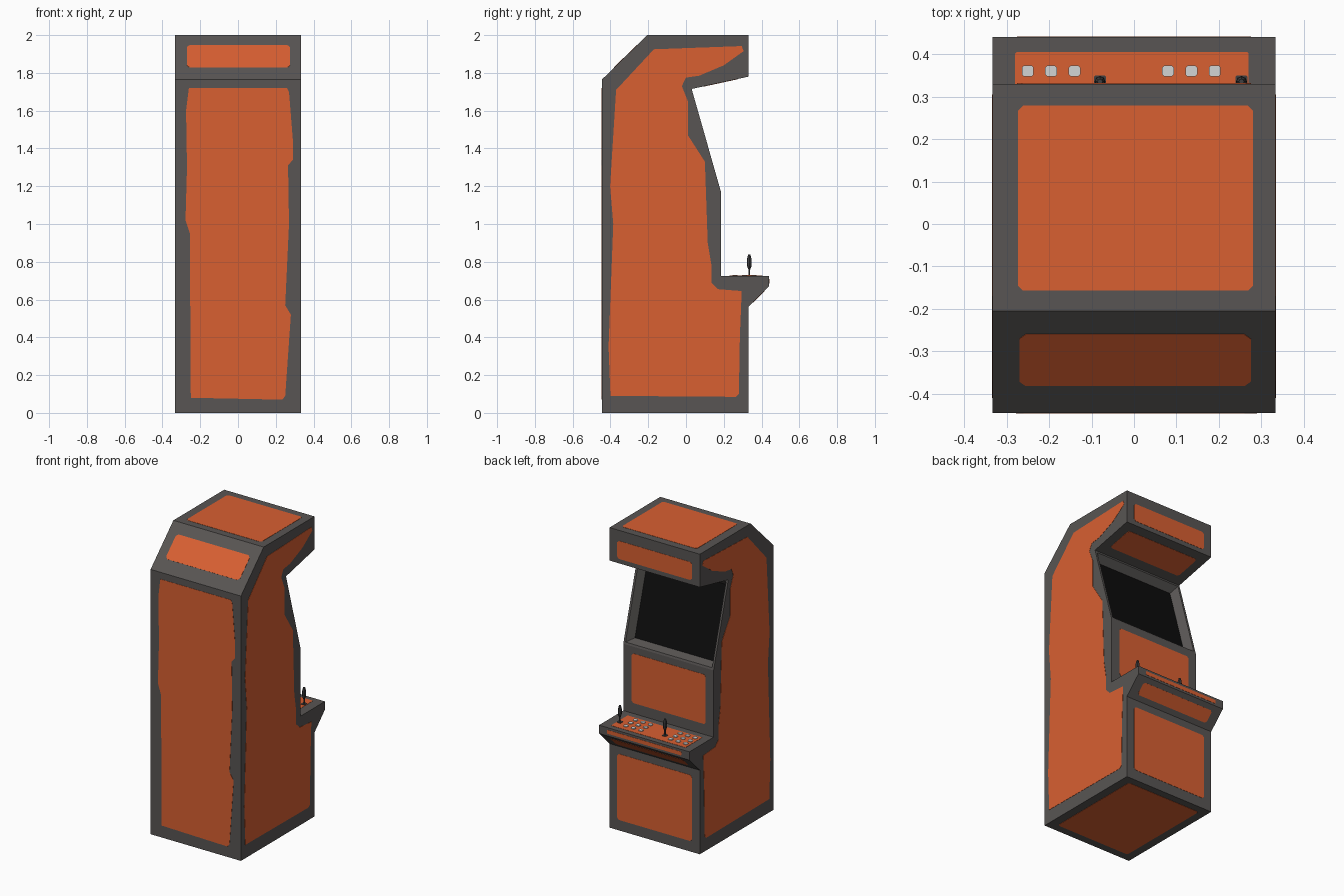
import bpy, bmesh, math
from mathutils import Vector

if "Cube" in bpy.data.objects:
    bpy.data.objects.remove(bpy.data.objects["Cube"])

HW = 0.333  # half width of the cabinet


def mat(name, col):
    m = bpy.data.materials.new(name)
    m.diffuse_color = (*col, 1)
    m.use_nodes = True
    m.node_tree.nodes["Principled BSDF"].inputs["Base Color"].default_value = m.diffuse_color
    return m


GREY = mat("charcoal_trim", (0.098, 0.091, 0.087))
ORANGE = mat("orange_panel", (0.69, 0.115, 0.031))
BLACK = mat("screen_black", (0.004, 0.004, 0.004))
LIGHT = mat("button_grey", (0.65, 0.66, 0.66))
DARK = mat("joystick_dark", (0.05, 0.05, 0.052))


def finish(bm, name, *mats):
    bmesh.ops.recalc_face_normals(bm, faces=bm.faces[:])
    me = bpy.data.meshes.new(name)
    bm.to_mesh(me)
    bm.free()
    for m in mats:
        me.materials.append(m)
    ob = bpy.data.objects.new(name, me)
    bpy.context.collection.objects.link(ob)
    return ob


def prism(bm, pts, vec):
    """Extrude the polygon pts along vec into a closed solid."""
    f = bm.faces.new([bm.verts.new(p) for p in pts])
    r = bmesh.ops.extrude_face_region(bm, geom=[f], use_keep_orig=True)
    vs = [g for g in r["geom"] if isinstance(g, bmesh.types.BMVert)]
    bmesh.ops.translate(bm, verts=vs, vec=vec)


# Cabinet side profile (y, z), clockwise from the rear foot
P = [(-.445, 0), (-.445, 1.765), (-.205, 2), (.33, 2), (.33, 1.78), (.03, 1.715),
     (.185, 1.17), (.185, .725), (.44, .725), (.44, .67), (.33, .56), (.33, 0)]

# Cabinet body with recessed screen
bm = bmesh.new()
prism(bm, [(-HW, y, z) for y, z in P], (2 * HW, 0, 0))
bmesh.ops.recalc_face_normals(bm, faces=bm.faces[:])
bm.normal_update()
mid = Vector((0, (P[5][0] + P[6][0]) / 2, (P[5][1] + P[6][1]) / 2))
screen = min(bm.faces, key=lambda f: (f.calc_center_median() - mid).length)
bmesh.ops.inset_region(bm, faces=[screen], thickness=0.014, use_even_offset=True)
bmesh.ops.inset_region(bm, faces=[screen], thickness=0.03, depth=-0.05, use_even_offset=True)
screen.material_index = 1
finish(bm, "cabinet_body", GREY, BLACK)


def rect(x0, x1, s0, s1, c=0.012):
    """Rectangle with clipped corners."""
    return [(x0 + c, s0), (x1 - c, s0), (x1, s0 + c), (x1, s1 - c),
            (x1 - c, s1), (x0 + c, s1), (x0, s1 - c), (x0, s0 + c)]


def panel(name, i, outline):
    """Thin plate on profile edge i; outline is (x, distance along the edge)."""
    a, b = Vector((0, *P[i])), Vector((0, *P[(i + 1) % len(P)]))
    d = (b - a).normalized()
    n = Vector((0, -d.z, d.y))
    bm = bmesh.new()
    prism(bm, [a + d * s + Vector((x, 0, 0)) - n * 0.001 for x, s in outline], n * 0.0025)
    finish(bm, name, ORANGE)


# Painted panels around the cabinet
panel("rear_panel", 0, [(-.25, .08), (.235, .07), (.25, .09), (.28, .52), (.25, .57), (.27, 1.0),
                        (.265, 1.31), (.29, 1.34), (.29, 1.45), (.27, 1.7), (.26, 1.72),
                        (-.26, 1.72), (-.275, 1.6), (-.27, 1.3), (-.278, 1.02), (-.255, .95)])
panel("rear_slope_panel", 1, rect(-.27, .275, .09, .26, .015))
panel("roof_panel", 2, rect(-.273, .28, .048, .484))
panel("marquee_panel", 3, rect(-.275, .275, .07, .19))
panel("hood_underside_panel", 4, rect(-.27, .27, .06, .24))
panel("upper_front_panel", 6, rect(-.275, .27, .045, .375))
panel("control_panel", 7, rect(-.28, .27, .045, .22, .004))
panel("control_lip_panel", 8, rect(-.275, .275, .015, .04, .004))
panel("control_underside_panel", 9, rect(-.27, .27, .035, .12))
panel("lower_front_panel", 10, rect(-.275, .275, .05, .49))
panel("base_panel", 11, rect(-.275, .275, .05, .72))

# Side panels, mirrored left and right
SIDE = [(-.4, .09), (-.41, .35), (-.385, 1), (-.402, 1.2), (-.37, 1.71), (-.17, 1.925), (.295, 1.942),
        (.305, 1.915), (.2, 1.84), (.07, 1.785), (0, 1.775), (-.022, 1.73), (.01, 1.65), (.01, 1.47),
        (.1, 1.33), (.115, .9), (.135, .78), (.135, .69), (.17, .655), (.295, .645), (.285, .4),
        (.28, .1), (.265, .085)]
for name, s in (("left_side_panel", -1), ("right_side_panel", 1)):
    bm = bmesh.new()
    prism(bm, [(s * (HW - .001), y, z) for y, z in SIDE], (s * .0025, 0, 0))
    finish(bm, name, ORANGE)

# Buttons: one grid per player
bm = bmesh.new()
for cx in (-.195, .135):
    for dx in (-.055, 0, .055):
        for y in (.36, .31, .26):
            x = cx + dx
            prism(bm, [(px, py, .724) for px, py in rect(x - .014, x + .014, y - .013, y + .013, .005)],
                  (0, 0, .007))
finish(bm, "buttons", LIGHT)

# Joysticks: square base and lathed handle
RINGS = [(.005, .724), (.005, .76), (.011, .775), (.013, .795), (.012, .815), (.006, .838)]
for k, x in enumerate((-.08, .253)):
    y = .335
    bm = bmesh.new()
    prism(bm, [(px, py, .724) for px, py in rect(x - .014, x + .014, y - .015, y + .015, .003)], (0, 0, .006))
    rings = [[bm.verts.new((x + r * math.cos(a * math.pi / 4), y + r * math.sin(a * math.pi / 4), z))
              for a in range(8)] for r, z in RINGS]
    for lo, hi in zip(rings, rings[1:]):
        for j in range(8):
            bm.faces.new((lo[j], lo[(j + 1) % 8], hi[(j + 1) % 8], hi[j]))
    bm.faces.new(rings[-1])
    bm.faces.new(rings[0][::-1])
    finish(bm, f"joystick_{k + 1}", DARK)
